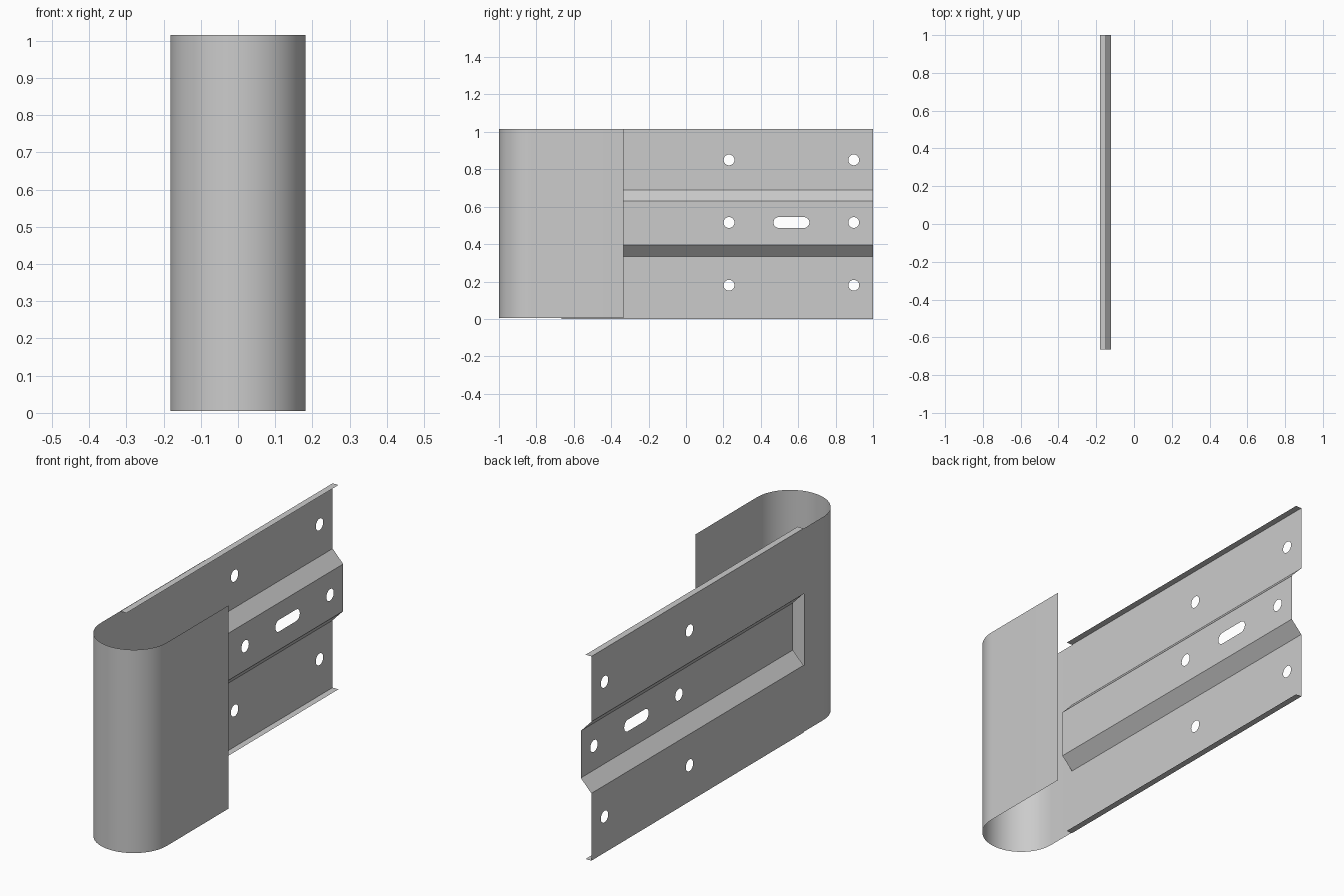
import bpy, bmesh
from math import sin, cos, pi

if "Cube" in bpy.data.objects:
    bpy.data.objects.remove(bpy.data.objects["Cube"])

TOP = 1.015          # sheet height
MID = 0.5125         # height of the centre line
R = 0.182            # nose radius
XR = -R + 0.002      # rail sheet sits just inside the nose sheet
LIP, DEPTH = 0.032, 0.058
Y0, Y1 = -0.665, 1.0
CH_OUT, CH_IN = 0.178, 0.117   # channel half heights: mouth and floor


def finish(bm, name):
    bmesh.ops.remove_doubles(bm, verts=bm.verts, dist=0.0005)
    mesh = bpy.data.meshes.new(name)
    bm.to_mesh(mesh)
    bm.free()
    ob = bpy.data.objects.new(name, mesh)
    bpy.context.collection.objects.link(ob)
    bpy.ops.object.select_all(action='DESELECT')
    ob.select_set(True)
    bpy.context.view_layer.objects.active = ob
    bpy.ops.object.shade_smooth_by_angle(angle=0.5)
    return ob


def quad(bm, *pts):
    bm.faces.new([bm.verts.new(p) for p in pts])


def slot(y, z, half=0.0, r=0.029, n=12):
    """Outline of a round hole, or of a long slot when half > 0."""
    pts = []
    for side in (1, -1):
        for i in range(n + (1 if half else 0)):
            a = -pi / 2 + pi * i / n
            pts.append((y + side * (half + r * cos(a)), z + side * r * sin(a)))
    return pts


def plate(bm, x, z0, z1, holes):
    """Flat upright sheet with cut-outs."""
    edges = []
    for loop in [[(Y0, z0), (Y1, z0), (Y1, z1), (Y0, z1)]] + holes:
        vs = [bm.verts.new((x, y, z)) for y, z in loop]
        edges += [bm.edges.new((vs[i - 1], vs[i])) for i in range(len(vs))]
    bmesh.ops.triangle_fill(bm, edges=edges, use_beauty=True,
                            use_dissolve=False, normal=(1, 0, 0))


# Rail: three drilled plates, two channel slopes, two edge lips
bm = bmesh.new()
ya, yb = 0.23, 0.897
floor = XR + DEPTH
for z0, z1, x, zh in ((0, MID - CH_OUT, XR, 0.18),
                      (MID - CH_IN, MID + CH_IN, floor, MID + 0.003),
                      (MID + CH_OUT, TOP, XR, 0.85)):
    holes = [slot(ya, zh), slot(yb, zh)]
    if x == floor:
        holes.append(slot((ya + yb) / 2, zh, 0.067))
    plate(bm, x, z0, z1, holes)
for s in (-1, 1):
    zo, zi = MID + s * CH_OUT, MID + s * CH_IN
    quad(bm, (XR, Y0, zo), (XR, Y1, zo), (floor, Y1, zi), (floor, Y0, zi))
    zl = TOP if s > 0 else 0
    quad(bm, (XR, Y0, zl), (XR, Y1, zl), (XR + LIP, Y1, zl), (XR + LIP, Y0, zl))
bmesh.ops.recalc_face_normals(bm, faces=bm.faces)
finish(bm, "rail_panel")

# Nose: U-shaped sheet, its outer leg notched around the channel
bm = bmesh.new()
zb = 0.005
levels = (zb, MID - CH_OUT, MID + CH_OUT, TOP)
path = [(R, -0.335)]
path += [(R * cos(a), -1 + R - R * sin(a)) for a in (pi * i / 32 for i in range(33))]
path += [(-R, Y0), (-R, 0.0)]
for i, ((xa, pa), (xb, pb)) in enumerate(zip(path, path[1:])):
    for k in range(3):
        if k == 1 and i == len(path) - 2:
            continue
        lo, hi = levels[k], levels[k + 1]
        quad(bm, (xa, pa, lo), (xa, pa, hi), (xb, pb, hi), (xb, pb, lo))
bmesh.ops.remove_doubles(bm, verts=bm.verts, dist=0.0005)
bmesh.ops.recalc_face_normals(bm, faces=bm.faces)
finish(bm, "end_nose")
